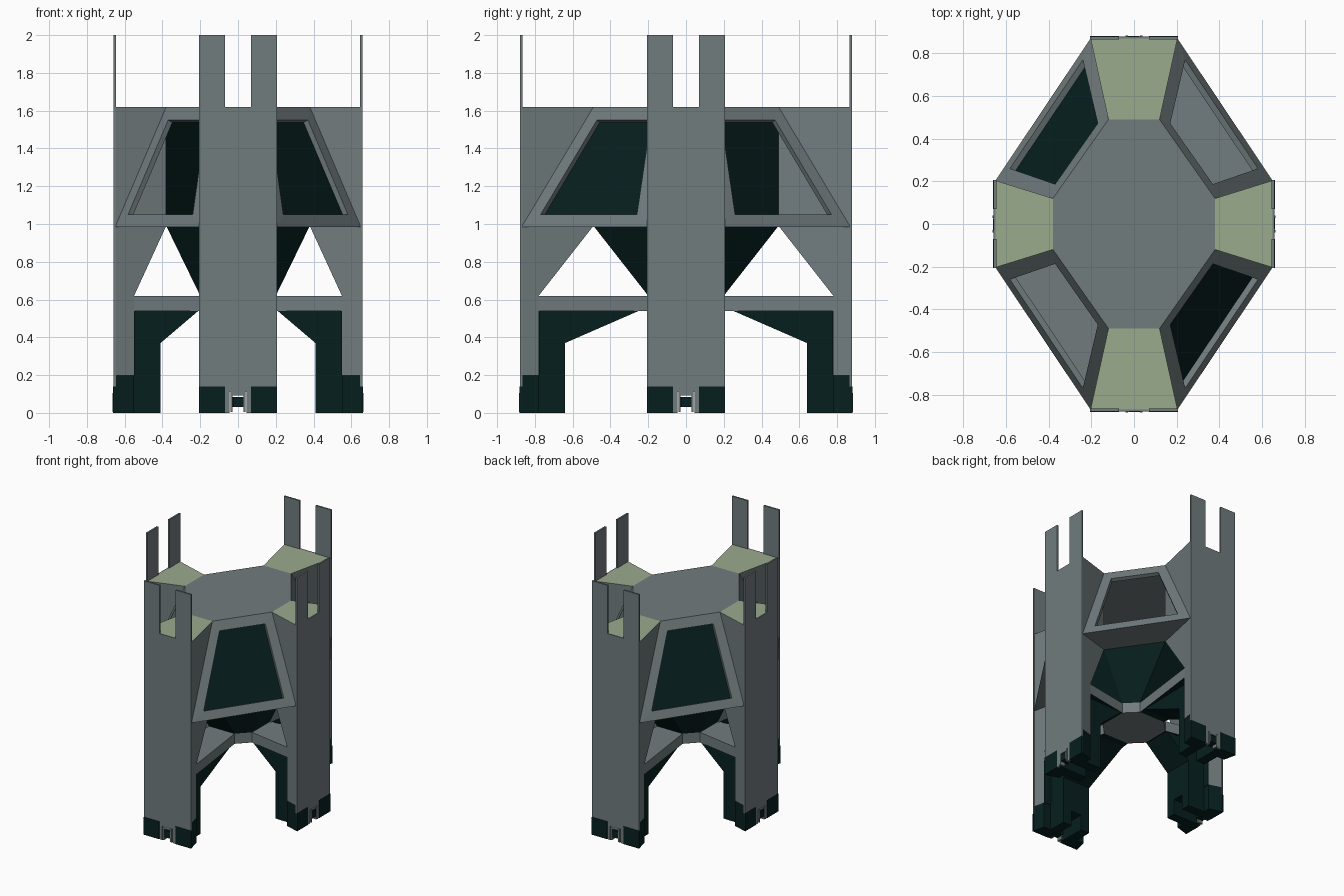
import bpy, bmesh, math
from mathutils import Vector, Matrix

if "Cube" in bpy.data.objects:
    bpy.data.objects.remove(bpy.data.objects["Cube"])


def material(name, rgb):
    m = bpy.data.materials.new(name)
    m.diffuse_color = (*rgb, 1)
    m.use_nodes = True
    m.node_tree.nodes["Principled BSDF"].inputs["Base Color"].default_value = m.diffuse_color
    return m


GREY = material("slate grey", (0.165, 0.2, 0.208))
DARK = material("dark teal", (0.0022, 0.0135, 0.0135))
GREEN = material("sage green", (0.33, 0.405, 0.268))


def make(name, verts, faces, mats, rule=None, closed=True):
    """Mesh object; rule(face) gives the material index."""
    bm = bmesh.new()
    vs = [bm.verts.new(v) for v in verts]
    for f in faces:
        bm.faces.new([vs[i] for i in f])
    if closed:
        bmesh.ops.recalc_face_normals(bm, faces=bm.faces)
    bm.normal_update()
    if rule:
        for f in bm.faces:
            f.material_index = rule(f)
    me = bpy.data.meshes.new(name)
    bm.to_mesh(me)
    bm.free()
    for m in mats:
        me.materials.append(m)
    ob = bpy.data.objects.new(name, me)
    bpy.context.collection.objects.link(ob)
    return ob


def loft(name, rings, mats, rule=None):
    """Closed solid through rings of equal length."""
    n = len(rings[0])
    verts = [p for r in rings for p in r]
    faces = [list(range(n)), list(range(len(verts) - n, len(verts)))]
    for k in range(len(rings) - 1):
        for i in range(n):
            j = (i + 1) % n
            faces.append([k * n + i, k * n + j, k * n + n + j, k * n + n + i])
    return make(name, verts, faces, mats, rule)


def octagon(wx, dy, dx, wy, z):
    return [(wx, dy, z), (dx, wy, z), (dx, -wy, z), (wx, -dy, z),
            (-wx, -dy, z), (-dx, -wy, z), (-dx, wy, z), (-wx, dy, z)]


# Hollow cabin: thin roof, and a floor on a tapering dark underside
loft("cabin_roof", [octagon(.12, .49, .38, .12, 1.62), octagon(.12, .49, .38, .12, 1.61)], [GREY])
loft("cabin_underside", [octagon(.12, .49, .38, .12, .99), octagon(.11, .2, .2, .11, .62)],
     [GREY, DARK], lambda f: 0 if f.normal.z > .9 else 1)
# Hub where the four beams meet
loft("beam_hub", [octagon(.11, .2, .2, .11, .62), octagon(.11, .2, .2, .11, .54)], [GREY])

SLOT = .045     # half width of the foot tunnel
TUN = .12       # tunnel height


def build_leg(label, angle, core, out, shin, inner, strut_end):
    """One support; s runs sideways, d outwards, z up."""
    rot = Matrix.Rotation(angle, 3, 'Z')

    def line(a, wa, b, wb):
        return lambda d: wa + (wb - wa) * (d - a) / (b - a)

    def P(s, d, z):
        return rot @ Vector((s, d, z))

    def prism(part, prof, lo, hi, mats, rule=None):
        loft(label + part, [[P(lo(d), d, z) for d, z in prof],
                            [P(hi(d), d, z) for d, z in prof]], mats, rule)

    def slab(part, prof, d0, d1, mat):
        loft(label + part, [[P(s, d, z) for s, z in prof] for d in (d0, d1)], [mat])

    def rect(a, b, c, d):
        return [(a, c), (b, c), (b, d), (a, d)]

    w = line(core, .12, out, .204)
    wb = line(.2, .11, shin, w(shin))
    wl = line(.2, .11, shin, .122)
    neg = lambda f: (lambda d: -f(d))

    # Tapered pillar with green cap
    prism("_pillar", [(out, .2), (out, 1.62), (core, 1.62), (core, .99), (shin, .62), (shin, .2)],
          neg(w), w, [GREY, GREEN], lambda f: 1 if f.normal.z > .9 else 0)
    # Horizontal beam to the hub, dark underneath
    prism("_beam", rect(.2, shin, .54, .62), neg(wb), wb, [GREY, DARK],
          lambda f: 1 if f.normal.z < -.9 else 0)
    # Dark inner leg with sloping strut
    prism("_strut", [(shin, TUN), (shin, .54), (strut_end, .54), (inner, .37), (inner, TUN)],
          neg(wl), wl, [DARK])
    # Dark lining behind the lower pillar, under the beam
    prism("_pillar_lining", rect(shin - .004, shin, .2, .54), neg(w), w, [DARK])
    prism("_boot_top", rect(shin, out, TUN, .2), neg(w), w, [DARK])
    # Boot and leg halves on both sides of the tunnel
    for side in (-1, 1):
        edge = lambda d: side * SLOT
        prism("_leg_half", rect(inner, shin, 0, TUN), edge, lambda d: side * wl(d), [DARK])
        prism("_boot_half", rect(shin, out, 0, TUN), edge, lambda d: side * w(d), [DARK])
        a, b = sorted((side * .07, side * .206))
        slab("_toe_plate", rect(a, b, 0, .14), out, out + .011, DARK)
        # Thruster side bars
        a, b = sorted((side * .028, side * .04))
        slab("_thruster_bar", rect(a, b, .005, .105), out - .03, out + .014, GREY)
    # Outer armour plate with two prongs above and a small arch below
    half = [(SLOT, TUN - .01), (SLOT, 0), (.07, 0), (.07, .14), (.206, .14), (.206, 2),
            (.07, 2), (.07, 1.62)]
    slab("_armour_plate", half + [(-s, z) for s, z in reversed(half)], out - .004, out + .009, GREY)
    # Little thruster in the arch
    slab("_thruster", rect(-.028, .025, .03, .085), out - .05, out + .012, DARK)
    slab("_thruster_cap", rect(-.04, .04, .092, .11), out - .03, out + .01, GREY)


for label, ang in (("back", 0), ("front", math.pi)):
    build_leg(label, ang, .49, .87, .78, .64, .25)
for label, ang in (("left", math.pi / 2), ("right", -math.pi / 2)):
    build_leg(label, ang, .38, .65, .55, .41, .21)

# Sloping window panels between the pillars
for sx in (-1, 1):
    for sy in (-1, 1):
        label = ("back" if sy > 0 else "front") + ("_right" if sx > 0 else "_left")
        V = lambda x, y, z: Vector((sx * x, sy * y, z))
        outer = [V(.204, .87, .985), V(.65, .204, .985), V(.38, .12, 1.62), V(.12, .49, 1.62)]
        hole = [V(.24, .77, 1.05), V(.582, .26, 1.05), V(.37, .187, 1.55), V(.17, .472, 1.55)]
        n = (outer[1] - outer[0]).cross(outer[3] - outer[0]).normalized()
        if n.z < 0:
            n = -n
        back = [p - n * .03 for p in hole]
        flip = sx * sy < 0
        faces = []
        for i in range(4):
            j = (i + 1) % 4
            faces += [[i, j, 4 + j, 4 + i], [4 + i, 4 + j, 8 + j, 8 + i]]
        order = lambda fs: fs if flip else [f[::-1] for f in fs]
        make(label + "_window_frame", outer + hole + back, order(faces), [GREY], closed=False)
        # Two opposite windows are glazed, the other two are open
        if flip:
            make(label + "_window_glass", back, order([[0, 1, 2, 3]]), [DARK], closed=False)
        floor = [V(.204, .87, .985), V(.65, .204, .985), V(.38, .12, .99), V(.12, .49, .99)]
        make(label + "_cabin_floor", floor, order([[3, 2, 1, 0]]), [GREY], closed=False)
